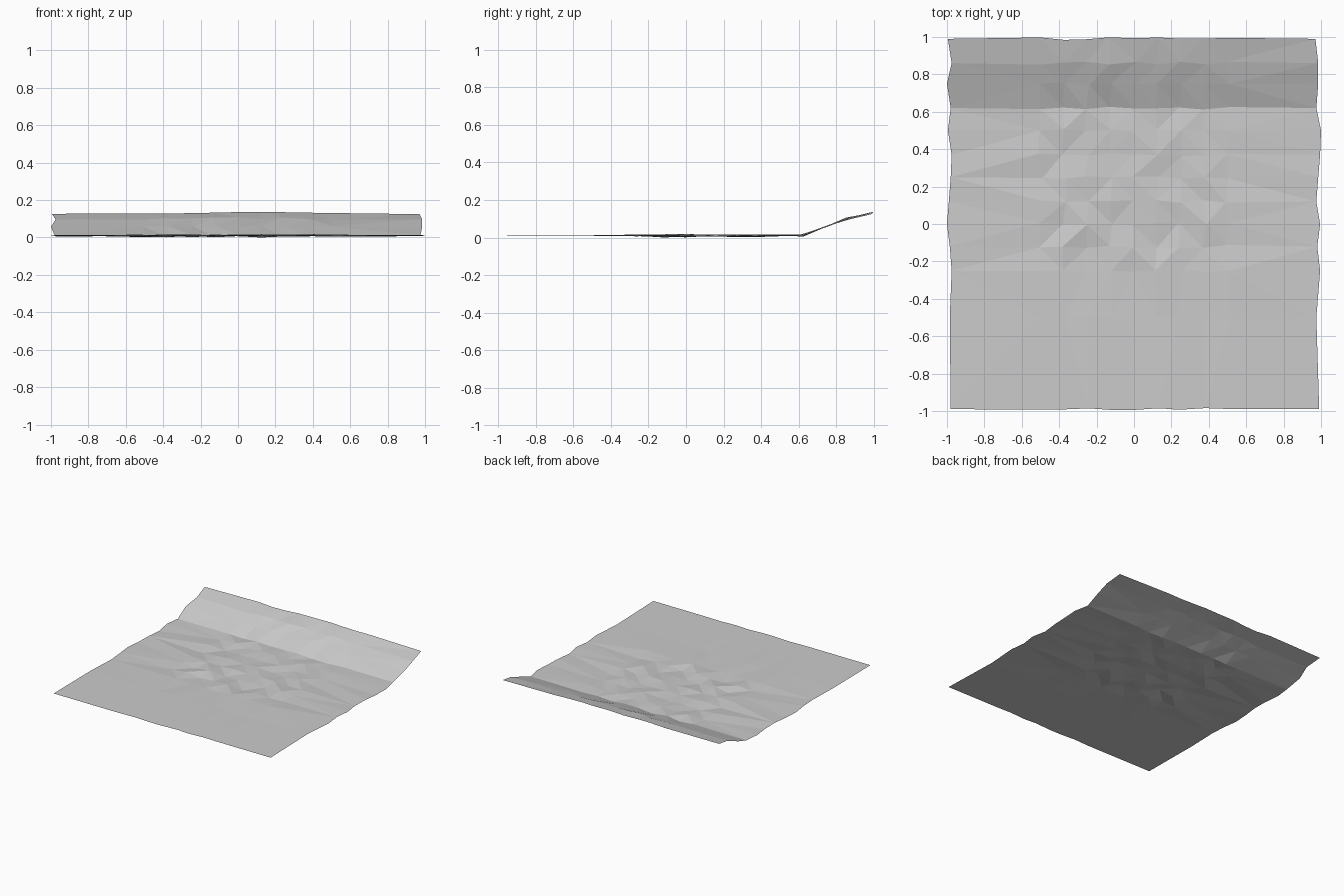
import bpy
import bmesh
import math
import random

random.seed(4)

scene_cube = bpy.data.objects.get("Cube")
if scene_cube:
    bpy.data.objects.remove(scene_cube, do_unlink=True)

# Plain grey cloth or paper colour
grey = bpy.data.materials.new("plain_grey")
grey.use_nodes = True
colour = (0.6, 0.6, 0.6, 1)
grey.diffuse_color = colour
grey.node_tree.nodes["Principled BSDF"].inputs["Base Color"].default_value = colour

# Each row: depth, left edge, right edge, base height
rows = [
    (-0.99, -0.98, 0.99, 0.016), (-0.5, -0.985, 0.975, 0.016),
    (-0.25, -0.975, 0.995, 0.014), (-0.12, -0.985, 0.98, 0.013),
    (0, -1, 0.995, 0.014), (0.12, -0.99, 0.975, 0.013),
    (0.25, -0.98, 0.985, 0.014), (0.37, -0.975, 0.995, 0.012),
    (0.5, -0.995, 1, 0.015), (0.62, -0.98, 0.975, 0.014),
    (0.75, -1, 0.985, 0.06), (0.86, -0.975, 0.985, 0.1),
    (0.99, -0.995, 0.97, 0.13),
]
inner_columns = [i / 8 for i in range(-4, 5)]


def clamp_unit(value):
    return max(0, min(1, value))


def crumple(x, y):
    """Diagonal creases, strongest in the middle and fading to the front."""
    fade = clamp_unit((y + 0.8) / 0.6) * clamp_unit(1.3 - abs(x))
    ridge = -math.sin(math.tau * (y - x) / 0.32) * clamp_unit(1.2 - 1.4 * abs(y - 0.2))
    return fade * (0.006 * ridge + random.uniform(-0.005, 0.005))


# Crumpled sheet with fine columns in the middle and a raised back strip
bm = bmesh.new()
grid = []
for depth, left, right, height in rows:
    line = []
    for x in [left] + inner_columns + [right]:
        inner = abs(x) < 0.9
        wobble = random.uniform(-0.012, 0.012) if inner else 0
        px = x + wobble
        py = depth + (random.uniform(-0.008, 0.008) if inner else 0)
        rise = 0.01 * (1 - abs(x)) * clamp_unit((depth - 0.62) * 3)
        z = height + rise + crumple(x, depth)
        line.append(bm.verts.new((px, py, max(0, min(z, 0.14)))))
    grid.append(line)

for front, back in zip(grid, grid[1:]):
    for i in range(len(front) - 1):
        bm.faces.new((front[i], front[i + 1], back[i + 1], back[i]))
bmesh.ops.triangulate(bm, faces=bm.faces[:])

# Rest the lowest point on the ground
lowest = min(v.co.z for v in bm.verts)
for v in bm.verts:
    v.co.z -= lowest

mesh = bpy.data.meshes.new("crumpled_sheet")
bm.to_mesh(mesh)
bm.free()
mesh.materials.append(grey)
sheet = bpy.data.objects.new("crumpled_sheet", mesh)
bpy.context.scene.collection.objects.link(sheet)
